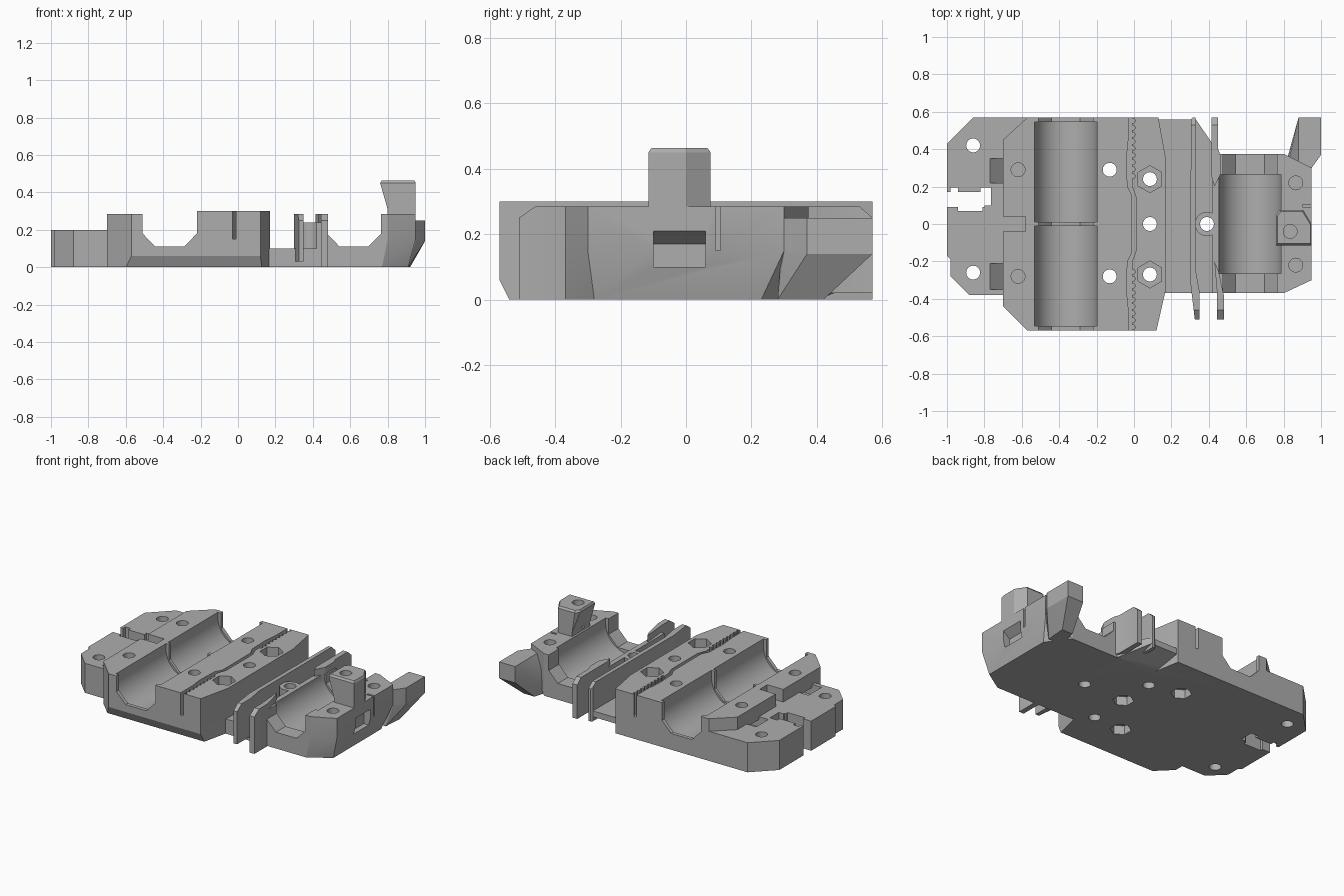
import bpy, bmesh, math
from mathutils import Vector

cube = bpy.data.objects.get("Cube")
if cube:
    bpy.data.objects.remove(cube, do_unlink=True)

grey = bpy.data.materials.new("plain grey")
grey.use_nodes = True
colour = (0.42, 0.42, 0.42, 1)
grey.diffuse_color = colour
grey.node_tree.nodes["Principled BSDF"].inputs["Base Color"].default_value = colour


def finish(name, bm):
    bmesh.ops.recalc_face_normals(bm, faces=bm.faces)
    mesh = bpy.data.meshes.new(name)
    bm.to_mesh(mesh)
    bm.free()
    mesh.materials.append(grey)
    obj = bpy.data.objects.new(name, mesh)
    bpy.context.collection.objects.link(obj)
    return obj


def prism(name, pts, lo, hi, axis="z"):
    """Extrude a 2D outline along an axis."""
    place = {"x": lambda p, t: (t, p[0], p[1]),
             "y": lambda p, t: (p[0], t, p[1]),
             "z": lambda p, t: (p[0], p[1], t)}[axis]
    bm = bmesh.new()
    face = bm.faces.new([bm.verts.new(place(p, lo)) for p in pts])
    ext = bmesh.ops.extrude_face_region(bm, geom=[face])
    shift = Vector(place((0, 0), hi - lo))
    bmesh.ops.translate(bm, vec=shift,
                        verts=[g for g in ext["geom"] if isinstance(g, bmesh.types.BMVert)])
    return finish(name, bm)


def hull(name, layers):
    """Convex solid through outlines given as (z, points)."""
    bm = bmesh.new()
    for z, pts in layers:
        for x, y in pts:
            bm.verts.new((x, y, z))
    bmesh.ops.convex_hull(bm, input=bm.verts[:])
    bmesh.ops.dissolve_limit(bm, angle_limit=0.01, verts=bm.verts[:], edges=bm.edges[:])
    return finish(name, bm)


def box(x0, x1, y0, y1, z0, z1, name="cutter"):
    return prism(name, [(x0, y0), (x1, y0), (x1, y1), (x0, y1)], z0, z1)


def ring(cx, cy, r, n=32, turn=0.0):
    return [(cx + r * math.cos(math.tau * i / n + turn),
             cy + r * math.sin(math.tau * i / n + turn)) for i in range(n)]


def hole(x, y, z0=-0.1, z1=0.6, r=0.037, n=32):
    return prism("cutter", ring(x, y, r, n, math.pi / 6 if n == 6 else 0), z0, z1)


def combine(obj, others, operation="DIFFERENCE"):
    for other in others:
        mod = obj.modifiers.new("bool", "BOOLEAN")
        mod.operation, mod.object, mod.solver = operation, other, "EXACT"
        bpy.context.view_layer.objects.active = obj
        bpy.ops.object.modifier_apply(modifier=mod.name)
        bpy.data.objects.remove(other, do_unlink=True)


def trough(cx, pockets):
    """Bearing seat: faceted end openings and round pockets between them."""
    outline = [(cx - 0.145, 0.5), (cx - 0.145, 0.18), (cx - 0.077, 0.11),
               (cx + 0.077, 0.11), (cx + 0.145, 0.18), (cx + 0.145, 0.5)]
    cuts = [prism("cutter", outline, -0.7, 0.7, "y")]
    arc = [(cx + 0.167 * math.cos(a), 0.25 + 0.167 * math.sin(a))
           for a in [math.pi + math.pi * i / 24 for i in range(25)]]
    for y0, y1 in pockets:
        cuts.append(prism("cutter", arc + [(cx + 0.167, 0.5), (cx - 0.167, 0.5)], y0, y1, "y"))
    return cuts


# Main block with stepped top
body = prism("carriage_body", [(-0.7, 0.45), (-0.57, 0.57), (0.13, 0.57), (0.17, 0.35),
                               (0.17, -0.35), (0.12, -0.57), (-0.57, -0.57), (-0.7, -0.44)], 0, 0.3)
combine(body, [box(-1, -0.365, -1, 1, 0.285, 0.5),
               box(-0.75, -0.58, -0.04, 0.04, 0.2, 0.5),
               prism("cutter", [(-0.65, -0.02), (-0.53, -0.02), (-0.54, 0), (-0.57, 0.06),
                                (-0.65, 0.06)], -1, 1, "x")])

# Low end plate
plate = prism("end_plate", [(-1, 0.43), (-0.86, 0.57), (-0.57, 0.57), (-0.55, 0.55), (-0.55, -0.38),
                            (-0.88, -0.38), (-0.98, -0.28), (-0.98, -0.19), (-1, -0.17)], 0, 0.2)

# Floor joining the block to the small bearing seat
floor = hull("floor", [
    (0, [(0.1, 0.4), (0.45, 0.37), (0.45, -0.37), (0.1, -0.37)]),
    (0.06, [(0.1, 0.56), (0.33, 0.56)]),
    (0.1, [(0.1, 0.56), (0.33, 0.56), (0.46, 0.37), (0.46, -0.37), (0.1, -0.37)])])

# Small bearing seat, tapered underneath at the end
rim = [(0.42, -0.37), (0.8, -0.37), (0.95, -0.3), (0.95, 0.3), (0.8, 0.375), (0.42, 0.375)]
foot = [(0.42, -0.37), (0.77, -0.37), (0.91, -0.28), (0.91, 0.23), (0.8, 0.375), (0.42, 0.375)]
seat = hull("small_seat", [(0, foot), (0.06, foot), (0.15, rim), (0.285, rim)])
combine(seat, [box(0.3, 0.6, -1, 1, 0.24, 0.5),
               box(0.9, 1.0, 0.09, 0.105, 0.15, 0.5)])

# Slanted arm at the back corner
arm = hull("corner_arm", [
    (0, [(0.8, 0.28), (0.91, 0.28), (0.92, 0.42), (0.84, 0.42)]),
    (0.14, [(0.88, 0.57), (1, 0.57), (1, 0.37), (0.95, 0.3), (0.82, 0.3)]),
    (0.25, [(0.88, 0.57), (1, 0.57), (1, 0.37), (0.95, 0.3), (0.88, 0.3)])])

# Screw boss in the channel
boss = prism("screw_boss", ring(0.39, 0, 0.065), 0.05, 0.24)
combine(body, [plate, floor, seat, arm, boss], "UNION")

# Bearing seats
combine(body, trough(-0.365, [(-0.545, -0.01), (0.01, 0.545)]))
small = trough(0.62, [(-0.265, 0.265)])
combine(body, small)

# Bolt holes and nut recesses
for x, y in [(-0.86, 0.42), (-0.86, -0.26), (-0.13, 0.29), (-0.13, -0.28),
             (0.085, 0.24), (0.085, 0), (0.085, -0.27), (0.39, 0)]:
    combine(body, [hole(x, y)])
for x, y in [(-0.62, 0.29), (-0.62, -0.28), (0.865, 0.22), (0.865, -0.22)]:
    combine(body, [hole(x, y, 0.1)])
for y in (0.24, -0.27):
    combine(body, [hole(0.085, y, 0.22, 0.5, 0.072, 6)])
for x, y in [(-0.13, 0.29), (-0.13, -0.28), (0.085, 0)]:
    combine(body, [hole(x, y, -0.1, 0.06, 0.065, 6)])

# Sloped access pockets in the end plate
for y0, y1 in [(0.22, 0.35), (-0.35, -0.21)]:
    combine(body, [prism("cutter", [(-0.78, 0.21), (-0.7, 0.13), (-0.58, 0.13),
                                    (-0.58, 0.18), (-0.7, 0.18), (-0.7, 0.21)], y0, y1, "y")])

# Stepped slot through the end plate
combine(body, [box(-1.1, -0.8, 0.09, 0.17, -0.1, 0.4),
               box(-0.94, -0.81, 0.07, 0.165, -0.1, 0.4),
               box(-0.98, -0.94, 0.1, 0.195, -0.1, 0.4),
               box(-0.82, -0.765, 0.1, 0.195, -0.1, 0.4)])

# Belt slot with toothed ends
combine(body, [prism("cutter", [
    (-0.03, 0.6), (-0.03, 0.45), (-0.04, 0.35), (-0.035, 0.2), (-0.01, 0.15), (-0.01, -0.15),
    (-0.035, -0.2), (-0.04, -0.35), (-0.03, -0.45), (-0.03, -0.6), (-0.01, -0.6), (-0.01, -0.2),
    (0.012, -0.14), (0.012, 0.14), (-0.01, 0.2), (-0.01, 0.6)], 0.15, 0.4)])
for side in (-1, 1):
    for i in range(9):
        combine(body, [hole(-0.007, side * (0.256 + 0.037 * i), 0.15, 0.4, 0.013, 10)])

# Thin guide walls with chamfered top ends
walls = {
    "inner_guide_wall": ([(0.305, 0.56), (0.315, 0.57), (0.33, 0.57), (0.33, -0.25), (0.35, -0.36),
                          (0.35, -0.51), (0.325, -0.51), (0.3, -0.3)], 0.03),
    "outer_guide_back": ([(0.415, 0.57), (0.45, 0.57), (0.45, 0.4), (0.465, 0.36),
                          (0.465, 0.27), (0.43, 0.2), (0.415, 0.25)], 0.02),
    "outer_guide_front": ([(0.43, -0.2), (0.452, -0.25), (0.48, -0.38), (0.48, -0.51),
                           (0.445, -0.51), (0.445, -0.38)], 0)}
for name, (outline, base) in walls.items():
    wall = prism(name, outline, base, 0.285)
    for a, b in [(-0.51, -0.46), (0.57, 0.53)]:
        combine(wall, [prism("cutter", [(a * 1.1, 0.25), (a, 0.25), (b, 0.285), (b, 0.4),
                                        (a * 1.1, 0.4)], 0.2, 0.6, "x")])

# Sensor post on the end of the small seat
top = [(0.76, -0.115), (0.95, -0.115), (0.95, 0), (0.905, 0.075), (0.78, 0.075), (0.76, 0.05)]
waist = [(0.8, -0.115), (0.95, -0.115), (0.95, 0), (0.905, 0.075), (0.8, 0.075)]
post = hull("sensor_post", [(0.31, waist), (0.45, top),
                            (0.463, [(0.855 + (x - 0.855) * 0.93, -0.02 + (y + 0.02) * 0.9)
                                     for x, y in top])])
stem = prism("post_stem", waist, 0.2, 0.32)
combine(post, [stem], "UNION")
combine(body, [post], "UNION")
combine(body, [hole(0.835, -0.04, 0.3),
               prism("cutter", [(1, 0.1), (0.9, 0.1), (0.9, 0.17), (1, 0.25)], -0.1, 0.06, "y")])

# Crisp edges, smooth round surfaces
for obj in [body] + [bpy.data.objects[n] for n in walls]:
    bpy.ops.object.select_all(action="DESELECT")
    obj.select_set(True)
    bpy.context.view_layer.objects.active = obj
    bpy.ops.object.shade_smooth_by_angle(angle=math.radians(25))
